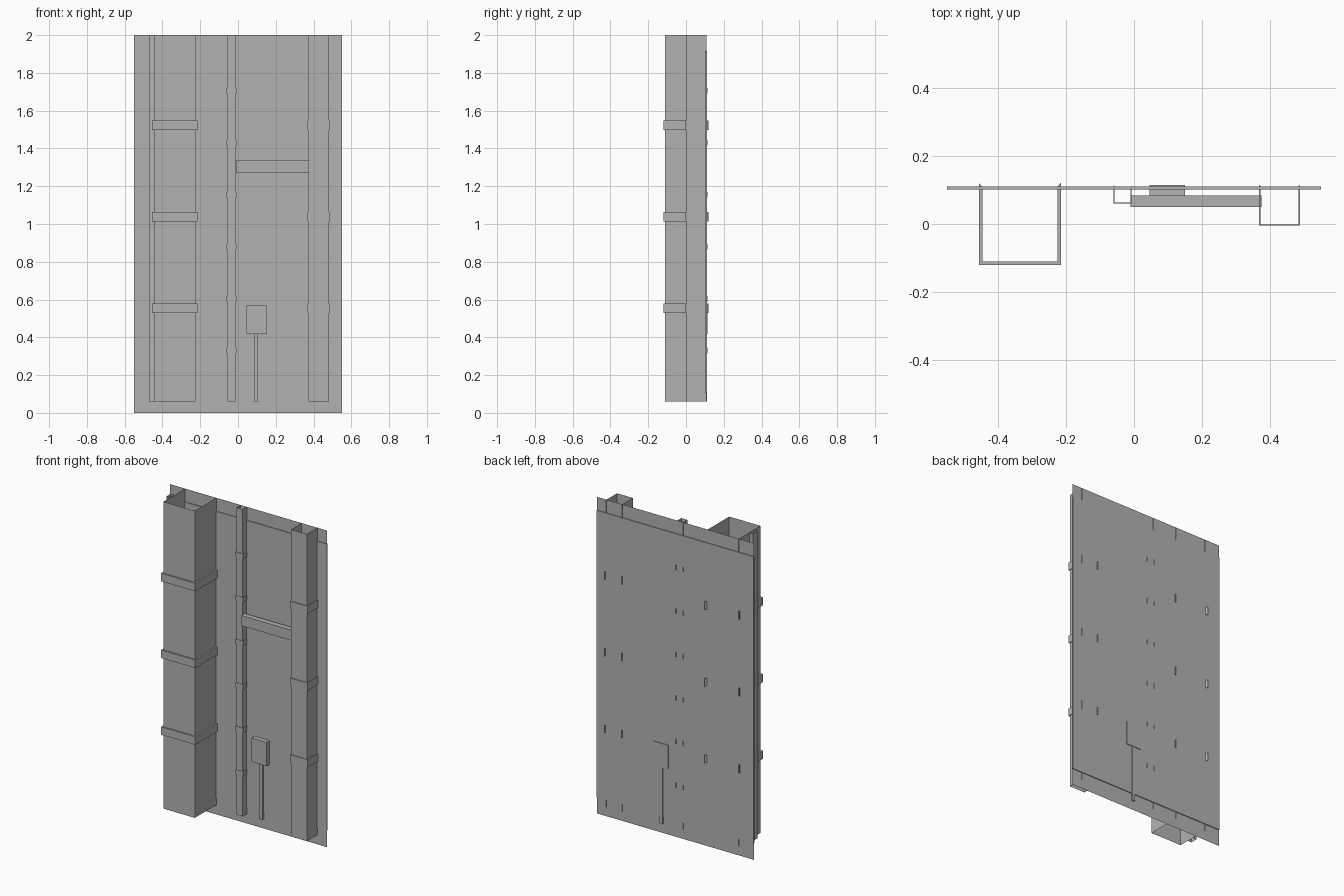
import bpy
import bmesh

cube = bpy.data.objects.get("Cube")
if cube:
    bpy.data.objects.remove(cube, do_unlink=True)

grey = bpy.data.materials.new("plain grey")
grey.use_nodes = True
colour = (0.45, 0.45, 0.45, 1)
grey.diffuse_color = colour
grey.node_tree.nodes["Principled BSDF"].inputs["Base Color"].default_value = colour

BACK = 0.108      # rear edge of the ducts
BOTTOM = 0.06     # lower end of the ducts
TOP = 2.0


def finish(name, bm):
    mesh = bpy.data.meshes.new(name)
    bm.to_mesh(mesh)
    bm.free()
    mesh.materials.append(grey)
    obj = bpy.data.objects.new(name, mesh)
    bpy.context.collection.objects.link(obj)
    return obj


def box(name, xs, ys, zs):
    bm = bmesh.new()
    bmesh.ops.create_cube(bm, size=1)
    for v in bm.verts:
        v.co = [r[0] if c < 0 else r[1] for c, r in zip(v.co, (xs, ys, zs))]
    return finish(name, bm)


def sheet(name, points, zs):
    """Thin open sheet: a plan path raised between two heights."""
    bm = bmesh.new()
    rows = [[bm.verts.new((x, y, z)) for x, y in points] for z in zs]
    low, high = rows
    for i in range(len(points) - 1):
        bm.faces.new((low[i], low[i + 1], high[i + 1], high[i]))
    return finish(name, bm)


def duct(name, xs, front):
    """U-shaped channel, open at the wall and at both ends."""
    path = [(xs[0], BACK), (xs[0], front), (xs[1], front), (xs[1], BACK)]
    return sheet(name, path, (BOTTOM, TOP))


def strap(name, xs, front, thick, back, z, height):
    """Solid U-shaped band with mitred tips poking through the wall."""
    a, b = xs
    outline = [(a, back), (a, front), (b, front), (b, back),
               (b - thick, back - thick), (b - thick, front + thick),
               (a + thick, front + thick), (a + thick, back - thick)]
    bm = bmesh.new()
    face = bm.faces.new([bm.verts.new((x, y, z - height / 2)) for x, y in outline])
    result = bmesh.ops.extrude_face_region(bm, geom=[face])
    verts = [v for v in result["geom"] if isinstance(v, bmesh.types.BMVert)]
    bmesh.ops.translate(bm, vec=(0, 0, height), verts=verts)
    bmesh.ops.recalc_face_normals(bm, faces=bm.faces)
    return finish(name, bm)


# Wall panel with thin strips above and below
box("wall_panel", (-0.55, 0.55), (0.101, 0.11), (0.105, 1.917))
for name, zs in (("lower_strip", (0, 0.105)), ("upper_strip", (1.917, TOP))):
    sheet(name, [(-0.55, 0.105), (0.55, 0.105)], zs)

# Upright ducts
duct("large_duct", (-0.443, -0.225), -0.11)
duct("medium_duct", (0.372, 0.482), 0.0)
duct("narrow_duct", (-0.055, -0.012), 0.064)

# Slim channel on the side of the large duct
sheet("side_channel", [(-0.443, 0.0), (-0.47, 0.0), (-0.47, -0.045), (-0.443, -0.045)],
      (BOTTOM, TOP))

# Straps around the large and medium ducts
for i in range(3):
    z = 0.553 + i * 0.485
    strap(f"large_strap_{i + 1}", (-0.455, -0.215), -0.12, 0.01, 0.12, z, 0.05)
    strap(f"medium_strap_{i + 1}", (0.367, 0.488), -0.005, 0.004, 0.116, z, 0.05)

# Straps around the narrow duct
for i in range(6):
    strap(f"narrow_strap_{i + 1}", (-0.06, -0.007), 0.06, 0.003, 0.113,
          0.33 + i * 0.275, 0.03)

# Cross bar, junction box and its conduit
box("cross_bar", (-0.01, 0.374), (0.05, 0.084), (1.27, 1.335))
box("junction_box", (0.045, 0.15), (0.072, 0.115), (0.417, 0.568))
box("conduit", (0.085, 0.107), (0.09, 0.112), (BOTTOM, 0.417))
